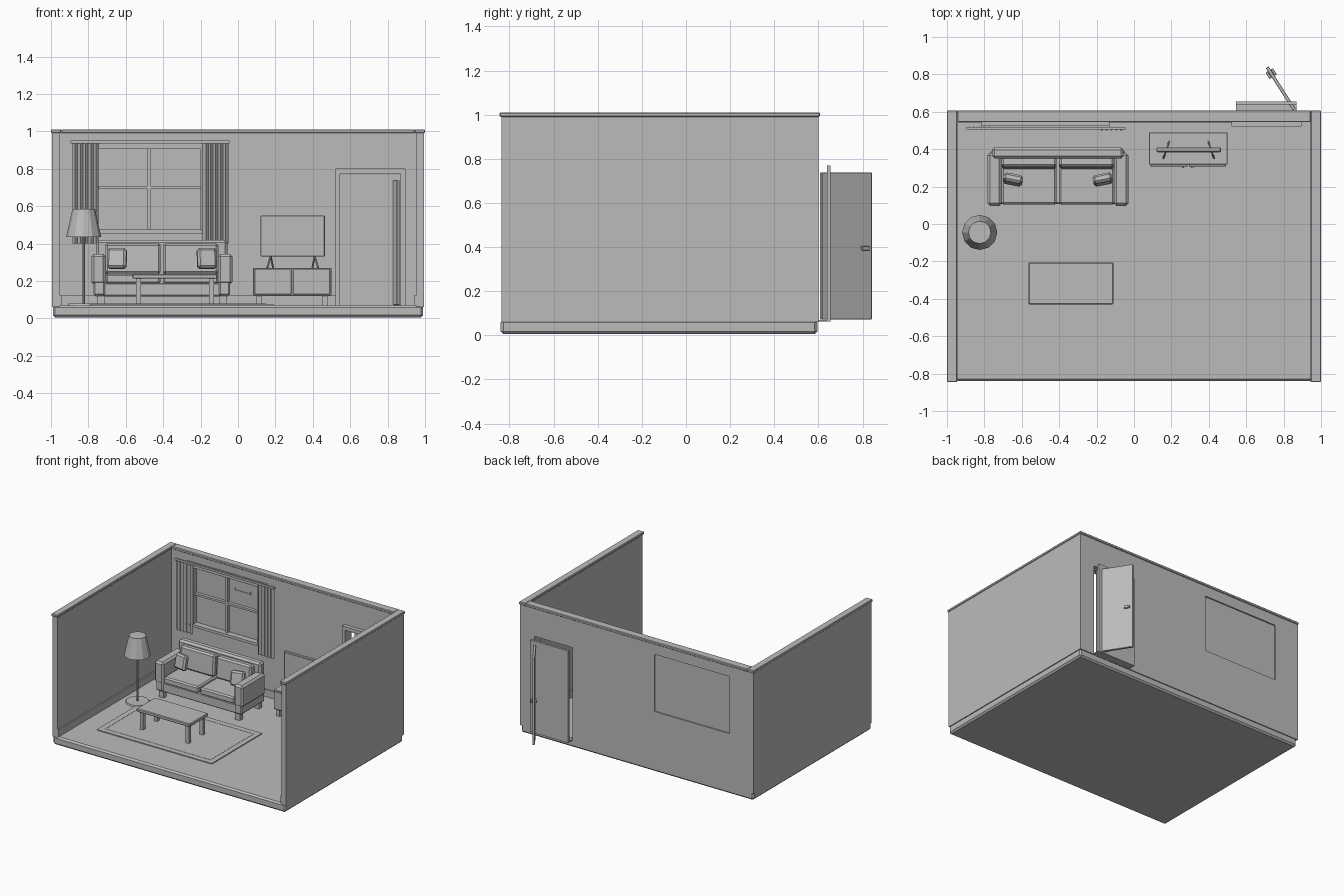
import bpy, bmesh, math
from mathutils import Vector, Matrix

grey = bpy.data.materials.new("plain_grey")
grey.diffuse_color = (0.5, 0.5, 0.5, 1)


def finish(name, bm, bevel=0.0):
    me = bpy.data.meshes.new(name)
    bmesh.ops.recalc_face_normals(bm, faces=bm.faces)
    bm.to_mesh(me)
    bm.free()
    me.materials.append(grey)
    ob = bpy.data.objects.new(name, me)
    bpy.context.collection.objects.link(ob)
    if bevel:
        mod = ob.modifiers.new("bevel", 'BEVEL')
        mod.width = bevel
        mod.segments = 1
    return ob


def box(name, x0, x1, y0, y1, z0, z1, bevel=0.0, turn=0.0, tilt=0.0):
    """Box from its limits, optionally turned about z and tilted about x."""
    bm = bmesh.new()
    bmesh.ops.create_cube(bm, size=1, matrix=Matrix.Diagonal((x1 - x0, y1 - y0, z1 - z0, 1)))
    ob = finish(name, bm, bevel)
    ob.location = ((x0 + x1) / 2, (y0 + y1) / 2, (z0 + z1) / 2)
    ob.rotation_euler = (tilt, 0, turn)
    return ob


def cone(name, x, y, z0, z1, r0, r1, sides):
    bm = bmesh.new()
    bmesh.ops.create_cone(bm, cap_ends=True, segments=sides, radius1=r0, radius2=r1, depth=z1 - z0)
    ob = finish(name, bm)
    ob.location = (x, y, (z0 + z1) / 2)
    return ob


def bar(name, a, b, r, sides=8):
    """Round bar between two points."""
    a, b = Vector(a), Vector(b)
    bm = bmesh.new()
    bmesh.ops.create_cone(bm, cap_ends=True, segments=sides, radius1=r, radius2=r, depth=(b - a).length)
    ob = finish(name, bm)
    ob.location = (a + b) / 2
    ob.rotation_euler = (b - a).to_track_quat('Z', 'Y').to_euler()
    return ob


# Floor slab and side walls
box("floor", -0.99, 0.99, -0.84, 0.595, 0.005, 0.07, 0.012)
for s, side in ((-1, "left"), (1, "right")):
    x0, x1 = sorted((s * 0.955, s * 0.995))
    box(side + "_wall", x0, x1, -0.835, 0.60, 0.06, 0.992)
    x0, x1 = sorted((s * 0.945, s * 1.0))
    box(side + "_wall_cap", x0, x1, -0.845, 0.607, 0.99, 1.01, 0.004)
    x0, x1 = sorted((s * 0.945, s * 0.956))
    box(side + "_baseboard", x0, x1, -0.835, 0.55, 0.07, 0.125)

# Back wall, built around the window and door openings
WX0, WX1, WZ0, WZ1 = -0.79, -0.15, 0.47, 0.91
DX0, DX1, DZ = 0.545, 0.87, 0.775
for x0, x1, z0, z1 in ((-0.956, WX0, 0.06, 0.992), (WX0, WX1, 0.06, WZ0), (WX0, WX1, WZ1, 0.992),
                       (WX1, DX0, 0.06, 0.992), (DX0, DX1, DZ, 0.992), (DX1, 0.956, 0.06, 0.992)):
    box("back_wall", x0, x1, 0.552, 0.60, z0, z1)
box("back_wall_cap", -0.946, 0.946, 0.545, 0.607, 0.99, 1.01, 0.004)
box("back_baseboard", -0.946, 0.52, 0.541, 0.553, 0.07, 0.125)

# Window with frame, glazing bars and sill
box("window_glass", WX0, WX1, 0.56, 0.59, WZ0, WZ1)
box("window_stile", -0.815, -0.745, 0.525, 0.56, 0.455, 0.935)
box("window_stile", -0.20, -0.13, 0.525, 0.56, 0.455, 0.935)
box("window_head", -0.745, -0.20, 0.525, 0.56, 0.905, 0.935)
box("window_sill", -0.815, -0.13, 0.515, 0.56, 0.455, 0.475)
box("window_mullion", -0.484, -0.466, 0.537, 0.562, 0.475, 0.905)
box("window_crossbar", -0.745, -0.20, 0.537, 0.562, 0.692, 0.708)
box("glass_mark", -0.42, -0.28, 0.555, 0.562, 0.808, 0.815)
for x in (-0.42, -0.285):
    box("glass_mark_end", x, x + 0.005, 0.555, 0.562, 0.815, 0.83)

# Curtain rod and pleated curtains
box("curtain_rod", -0.895, -0.045, 0.504, 0.518, 0.935, 0.95)
for name, x0, x1 in (("left_curtain", -0.885, -0.745), ("right_curtain", -0.185, -0.055)):
    bm = bmesh.new()
    n = 10
    rows = [[bm.verts.new((x0 + (x1 - x0) * i / n, 0.502 if i % 2 else 0.518, z)) for i in range(n + 1)]
            for z in (0.40, 0.935)]
    for i in range(n):
        bm.faces.new((rows[0][i], rows[0][i + 1], rows[1][i + 1], rows[1][i]))
    ob = finish(name, bm)
    mod = ob.modifiers.new("thickness", 'SOLIDIFY')
    mod.thickness = 0.005

# Doorway casing, outer panel, threshold and open door
box("door_casing", 0.52, DX0, 0.522, 0.553, 0.07, 0.80)
box("door_casing", DX1, 0.895, 0.522, 0.553, 0.07, 0.80)
box("door_casing_top", DX0, DX1, 0.522, 0.553, 0.772, 0.80)
box("door_backing", DX0, DX1, 0.638, 0.655, 0.065, 0.77)
box("threshold", DX0, DX1, 0.595, 0.655, 0.062, 0.07)
hinge, tip = Vector((0.857, 0.612)), Vector((0.712, 0.838))
mid, run = (hinge + tip) / 2, tip - hinge
turn = math.atan2(run.y, run.x)
half = run.length / 2
box("door", mid.x - half, mid.x + half, mid.y - 0.009, mid.y + 0.009, 0.072, 0.738, 0.002, turn)
side = Vector((-run.y, run.x)).normalized()
for s in (-1, 1):
    k = tip - run * 0.15 + side * 0.016 * s
    box("door_handle", k.x - 0.02, k.x + 0.02, k.y - 0.007, k.y + 0.007, 0.385, 0.405, 0.002, turn)

# Media cabinet
box("cabinet_body", 0.08, 0.50, 0.318, 0.49, 0.12, 0.27, 0.003)
for x0, x1, k in ((0.088, 0.286, 0.262), (0.294, 0.492, 0.312)):
    box("cabinet_door", x0, x1, 0.308, 0.32, 0.128, 0.262, 0.002)
    box("cabinet_knob", k - 0.006, k + 0.006, 0.30, 0.31, 0.19, 0.202)
for x in (0.10, 0.45):
    for y in (0.325, 0.455):
        box("cabinet_leg", x, x + 0.028, y, y + 0.028, 0.068, 0.122)

# Television on splayed feet
box("television", 0.12, 0.465, 0.386, 0.41, 0.33, 0.55, 0.004)
box("television_screen", 0.128, 0.457, 0.383, 0.388, 0.338, 0.542)
for x, s in ((0.175, -1), (0.41, 1)):
    bar("television_foot", (x, 0.398, 0.335), (x + s * 0.018, 0.352, 0.272), 0.005, 6)
    bar("television_foot", (x, 0.398, 0.335), (x - s * 0.012, 0.44, 0.272), 0.005, 6)

# Sofa
SX = -0.407
box("sofa_base", SX - 0.36, SX + 0.36, 0.108, 0.39, 0.118, 0.19, 0.006)
box("sofa_back", SX - 0.352, SX + 0.352, 0.35, 0.41, 0.13, 0.42, 0.014)
for s in (-1, 1):
    x0, x1 = sorted((SX + s * 0.305, SX + s * 0.365))
    box("sofa_arm", x0, x1, 0.10, 0.375, 0.122, 0.30, 0.008)
    x0, x1 = sorted((SX + s * 0.30, SX + s * 0.377))
    box("sofa_arm_rest", x0, x1, 0.097, 0.38, 0.18, 0.345, 0.014)
    x0, x1 = sorted((SX + s * 0.007, SX + s * 0.302))
    box("seat_cushion", x0, x1, 0.104, 0.35, 0.185, 0.238, 0.01)
    box("back_cushion", x0, x1, 0.30, 0.365, 0.235, 0.40, 0.012, 0, -0.08)
    cx = SX + s * 0.24
    box("pillow", cx - 0.052, cx + 0.052, 0.215, 0.26, 0.265, 0.375, 0.012, s * 0.2, -0.2)
    for y in (0.112, 0.345):
        cx = SX + s * 0.325
        box("sofa_leg", cx - 0.02, cx + 0.02, y, y + 0.035, 0.068, 0.122)

# Coffee table
box("table_top", -0.565, -0.11, -0.43, -0.205, 0.212, 0.237, 0.005)
for x in (-0.545, -0.155):
    for y in (-0.415, -0.245):
        box("table_leg", x, x + 0.027, y, y + 0.027, 0.075, 0.214)

# Rug with a raised inner border
box("rug", -0.79, 0.19, -0.59, 0.02, 0.068, 0.077)
for y in (-0.55, -0.026):
    box("rug_border", -0.75, 0.15, y, y + 0.006, 0.076, 0.0785)
for x in (-0.75, 0.144):
    box("rug_border", x, x + 0.006, -0.544, -0.026, 0.076, 0.0785)

# Floor lamp
cone("lamp_base", -0.825, -0.045, 0.068, 0.08, 0.085, 0.08, 16)
cone("lamp_pole", -0.825, -0.045, 0.075, 0.46, 0.006, 0.006, 8)
cone("lamp_shade", -0.825, -0.045, 0.435, 0.585, 0.094, 0.06, 12)
